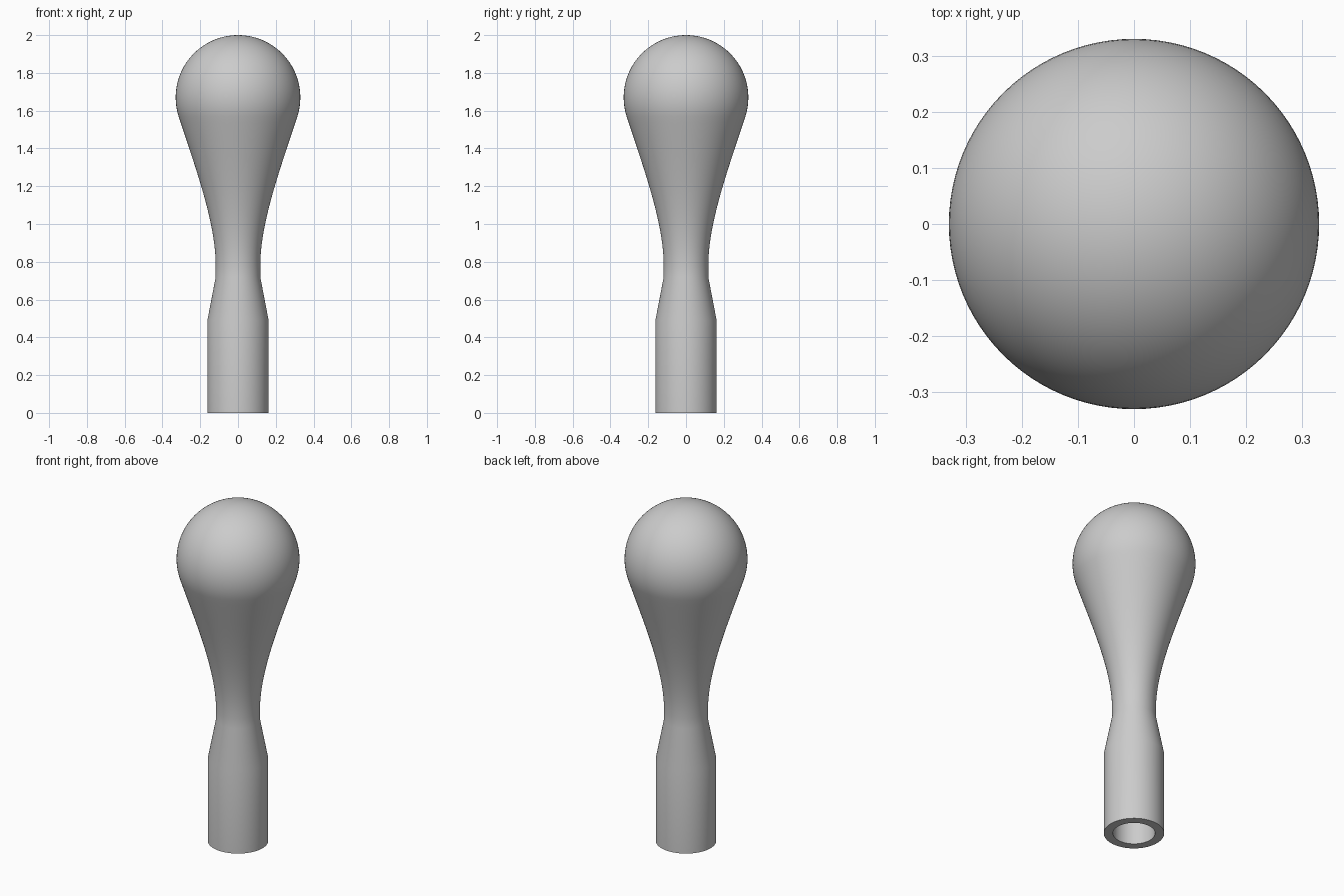
import bpy, math
from mathutils import Vector
from mathutils.geometry import interpolate_bezier

cube = bpy.data.objects.get("Cube")
if cube:
    bpy.data.objects.remove(cube, do_unlink=True)

grey = bpy.data.materials.new("plain grey")
grey.use_nodes = True
colour = (0.6, 0.6, 0.6, 1)
grey.diffuse_color = colour
grey.node_tree.nodes["Principled BSDF"].inputs["Base Color"].default_value = colour

SEGMENTS = 96
BALL_R = 0.33
BALL_Z = 2 - BALL_R


def lathe(name, profile):
    """Spin a (radius, height) profile around z; both ends lie on the axis."""
    rings = profile[1:-1]
    verts = [(0, 0, profile[0][1])]
    for r, z in rings:
        for i in range(SEGMENTS):
            a = math.tau * i / SEGMENTS
            verts.append((r * math.cos(a), r * math.sin(a), z))
    verts.append((0, 0, profile[-1][1]))
    last = len(verts) - 1
    faces = []
    for i in range(SEGMENTS):
        j = (i + 1) % SEGMENTS
        faces.append((0, 1 + j, 1 + i))
        for k in range(len(rings) - 1):
            a, b = 1 + k * SEGMENTS, 1 + (k + 1) * SEGMENTS
            faces.append((a + i, a + j, b + j, b + i))
        top = last - SEGMENTS
        faces.append((top + i, top + j, last))
    mesh = bpy.data.meshes.new(name)
    mesh.from_pydata(verts, [], faces)
    mesh.materials.append(grey)
    obj = bpy.data.objects.new(name, mesh)
    bpy.context.collection.objects.link(obj)
    bpy.context.view_layer.objects.active = obj
    obj.select_set(True)
    bpy.ops.object.shade_smooth_by_angle(angle=math.radians(30))
    obj.select_set(False)
    return obj


# Socket in the base, straight grip, taper and narrow neck
profile = [(0, 0.45), (0.113, 0.45), (0.113, 0), (0.162, 0),
           (0.162, 0.49), (0.118, 0.72)]

# Flared upper handle, meeting the ball tangentially
start = math.asin((1.57 - BALL_Z) / BALL_R)
edge = BALL_R * math.cos(start)
flare = interpolate_bezier(Vector((0.118, 0.78)), Vector((0.118, 1.02)),
                           Vector((edge - 0.077, 1.33)), Vector((edge, 1.57)), 24)
profile += [(p.x, p.y) for p in flare]

# Rounded ball end
STEPS = 32
for s in range(1, STEPS):
    a = start + (math.pi / 2 - start) * s / STEPS
    profile.append((BALL_R * math.cos(a), BALL_Z + BALL_R * math.sin(a)))
profile.append((0, 2))

lathe("knob_handle", profile)
